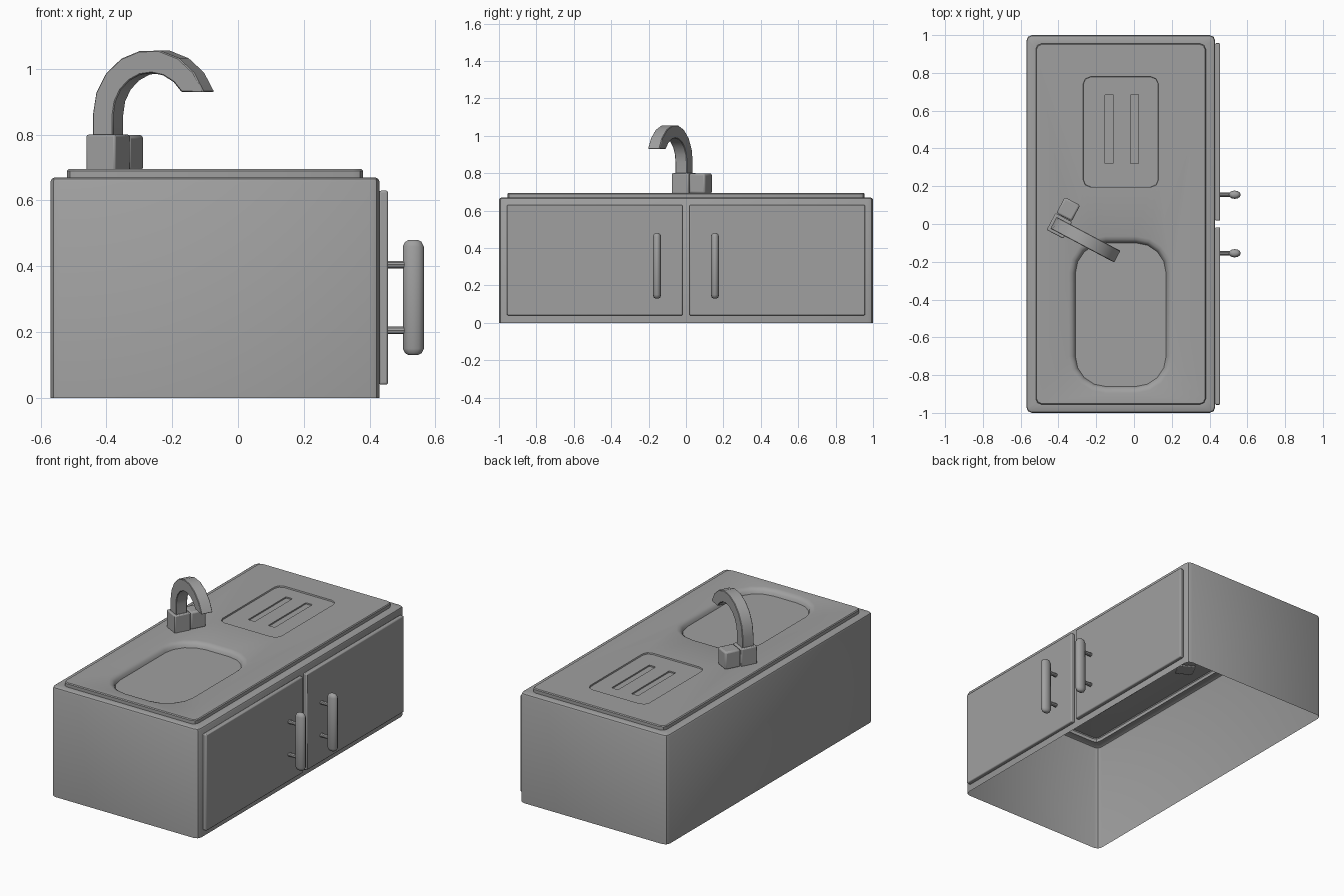
import bpy, bmesh, math
from mathutils import Vector, Matrix

cube = bpy.data.objects.get("Cube")
if cube:
    bpy.data.objects.remove(cube)

# single grey finish
GREY = (0.35, 0.35, 0.35, 1)
grey = bpy.data.materials.new("plain grey")
grey.use_nodes = True
grey.diffuse_color = GREY
grey.node_tree.nodes["Principled BSDF"].inputs["Base Color"].default_value = GREY


def finish(name, bm, bevel=0.0, segments=2, angle=35, recalc=True):
    if recalc:
        bmesh.ops.recalc_face_normals(bm, faces=bm.faces)
    mesh = bpy.data.meshes.new(name)
    bm.to_mesh(mesh)
    bm.free()
    mesh.materials.append(grey)
    ob = bpy.data.objects.new(name, mesh)
    bpy.context.collection.objects.link(ob)
    if bevel:
        mod = ob.modifiers.new("soft edges", 'BEVEL')
        mod.width, mod.segments = bevel, segments
    bpy.ops.object.select_all(action='DESELECT')
    ob.select_set(True)
    bpy.context.view_layer.objects.active = ob
    bpy.ops.object.shade_smooth_by_angle(angle=math.radians(angle))
    return ob


def ring(bm, rect, r, z, grow=0.0, n=2):
    """Rounded rectangle of vertices; rect is x0, x1, y0, y1."""
    x0, x1, y0, y1 = rect
    r2 = r + grow
    corners = [(x1 - r, y1 - r), (x0 + r, y1 - r), (x0 + r, y0 + r), (x1 - r, y0 + r)]
    verts = []
    for q, (cx, cy) in enumerate(corners):
        for i in range(n + 1):
            a = math.pi / 2 * (q + i / n)
            verts.append(bm.verts.new((cx + r2 * math.cos(a), cy + r2 * math.sin(a), z)))
    return verts


def loft(bm, *rings):
    for lo, hi in zip(rings, rings[1:]):
        for i in range(len(lo)):
            j = (i + 1) % len(lo)
            bm.faces.new((lo[i], lo[j], hi[j], hi[i]))


def fill(bm, *loops):
    """Flat face bounded by the first loop, with the others as holes."""
    edges = []
    for lp in loops:
        for a, b in zip(lp, lp[1:] + lp[:1]):
            edges.append(bm.edges.get((a, b)) or bm.edges.new((a, b)))
    bmesh.ops.triangle_fill(bm, edges=edges, use_beauty=True, normal=(0, 0, 1))


def box(name, centre, size, bevel, turn=0.0):
    bm = bmesh.new()
    bmesh.ops.create_cube(bm, size=1, matrix=Matrix.Translation(centre)
                          @ Matrix.Rotation(turn, 4, 'Z')
                          @ Matrix.Diagonal((*size, 1)))
    return finish(name, bm, bevel)


BODY = (-0.57, 0.43, -1, 1)
TOP = (-0.52, 0.38, -0.955, 0.955)
BASIN = (-0.31, 0.17, -0.86, -0.10)
DRAINER = (-0.27, 0.13, 0.195, 0.78)
TOP_Z, BODY_Z = 0.695, 0.67

# cabinet shell, open underneath, with a flange round the worktop
bm = bmesh.new()
loft(bm, ring(bm, BODY, 0.03, 0), ring(bm, BODY, 0.03, BODY_Z - 0.012),
     ring(bm, BODY, 0.03, BODY_Z - 0.004, -0.004), ring(bm, BODY, 0.03, BODY_Z, -0.012),
     ring(bm, TOP, 0.03, BODY_Z))
finish("cabinet_shell", bm, recalc=False)

# worktop with basin, drainer recess and two slots
bm = bmesh.new()
edge = ring(bm, TOP, 0.03, TOP_Z, -0.005)
loft(bm, ring(bm, TOP, 0.03, BODY_Z), ring(bm, TOP, 0.03, TOP_Z - 0.005), edge)
rim = ring(bm, BASIN, 0.16, TOP_Z, 0.035, 4)
floor = ring(bm, BASIN, 0.16, 0.663, 0, 4)
loft(bm, rim, ring(bm, BASIN, 0.16, TOP_Z - 0.005, 0.018, 4),
     ring(bm, BASIN, 0.16, TOP_Z - 0.016, 0.006, 4), floor)
fill(bm, floor)
lip = ring(bm, DRAINER, 0.04, TOP_Z)
tray = ring(bm, DRAINER, 0.04, TOP_Z - 0.008, -0.002)
loft(bm, lip, tray)
slots = []
for x in (-0.132, 0.003):
    rect = (x - 0.022, x + 0.022, 0.32, 0.685)
    slot, base = ring(bm, rect, 0.004, TOP_Z - 0.008), ring(bm, rect, 0.004, TOP_Z - 0.016)
    loft(bm, slot, base)
    fill(bm, base)
    slots.append(slot)
fill(bm, tray, *slots)
fill(bm, edge, rim, lip)
finish("worktop", bm)

# doors and their handles
for side, word in ((-1, "front"), (1, "back")):
    box(word + "_door", (0.4425, side * 0.4875, 0.335), (0.027, 0.939, 0.59), 0.006)
    bm = bmesh.new()
    rings = []
    for z, s in ((0.13, 0.45), (0.136, 0.78), (0.15, 1), (0.46, 1), (0.474, 0.78), (0.48, 0.45)):
        rings.append([bm.verts.new((0.533 + 0.032 * s * math.cos(a),
                                    side * 0.155 + 0.022 * s * math.sin(a), z))
                      for a in (math.tau * i / 12 for i in range(12))])
    loft(bm, *rings)
    bm.faces.new(rings[0])
    bm.faces.new(rings[-1])
    finish(word + "_handle", bm, angle=50)
    bm = bmesh.new()
    for z in (0.205, 0.405):
        bmesh.ops.create_cone(bm, cap_ends=True, segments=10, radius1=0.012, radius2=0.012,
                              depth=0.07, matrix=Matrix.Translation((0.485, side * 0.155, z))
                              @ Matrix.Rotation(math.pi / 2, 4, 'Y'))
    finish(word + "_handle_posts", bm)

# tap: base block, lever block and square arched spout
TURN = math.radians(-28)
foot = Vector((-0.395, -0.01, 0))
along = Vector((math.cos(TURN), math.sin(TURN), 0))
across = Vector((-along.y, along.x, 0))
up = Vector((0, 0, 1))
box("tap_base", foot + up * 0.745, (0.1, 0.1, 0.11), 0.006, TURN)
box("tap_lever", foot + across * 0.1 + up * 0.745, (0.092, 0.096, 0.108), 0.01, TURN)

bm = bmesh.new()
sections = []
STEPS, MID_S, MID_Z, TIP_Z = 8, 0.163, 0.86, 0.93


def section(inner, outer):
    pts = [(inner, -1), (inner, 1), (outer, 1), (outer, -1)]
    return [bm.verts.new(foot + along * s + up * z + across * 0.035 * k) for (s, z), k in pts]


sections.append(section((0.035, 0.79), (-0.035, 0.79)))
for i in range(STEPS + 1):
    pair = []
    for radius in (0.128, 0.198):
        end = math.asin((TIP_Z - MID_Z) / radius)
        a = math.pi + (end - math.pi) * i / STEPS
        pair.append((MID_S + radius * math.cos(a), MID_Z + radius * math.sin(a)))
    sections.append(section(*pair))
loft(bm, *sections)
bm.faces.new(sections[0])
bm.faces.new(sections[-1])
finish("tap_spout", bm, 0.003, 1)
